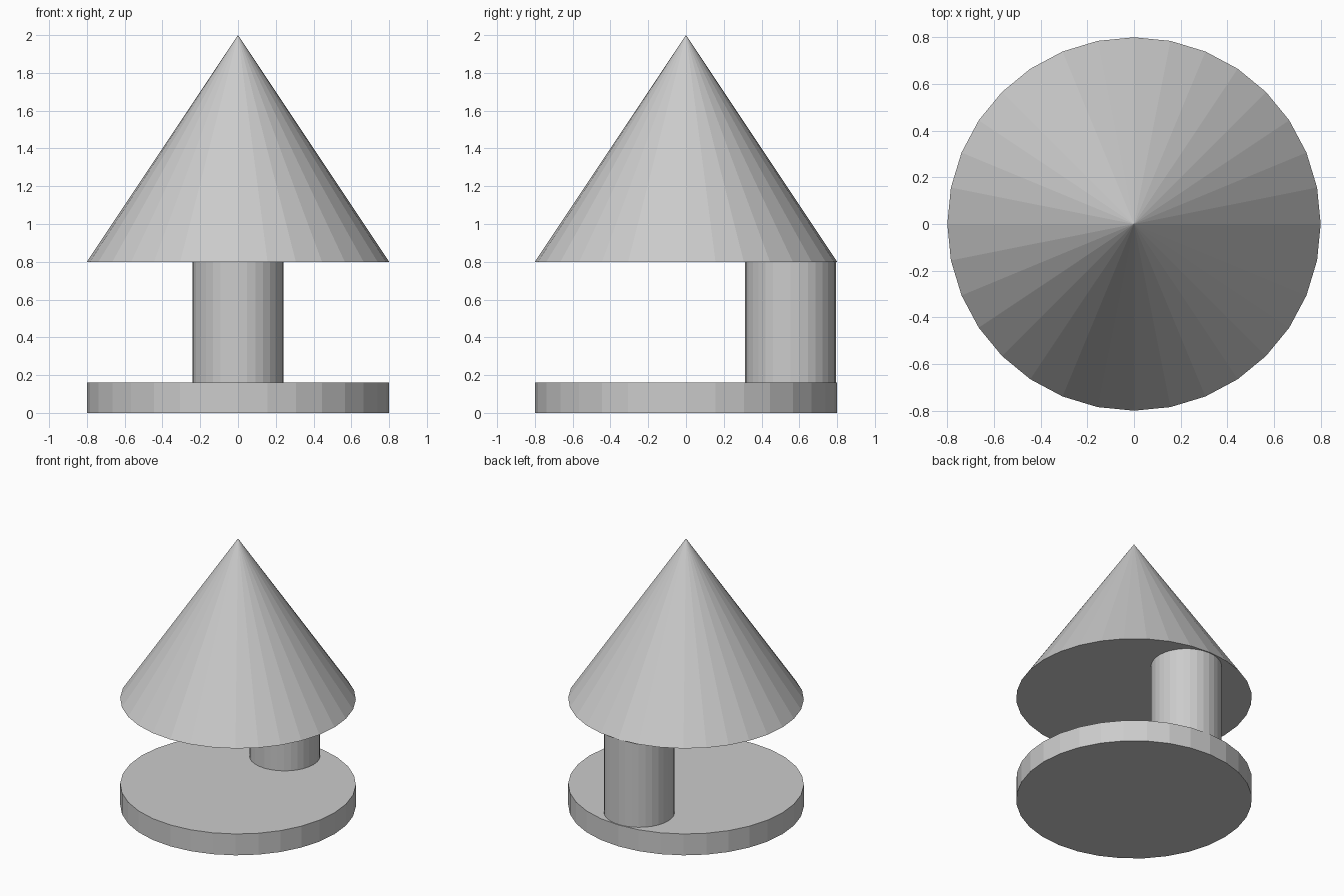
import bpy

if "Cube" in bpy.data.objects:
    bpy.data.objects.remove(bpy.data.objects["Cube"])

SIDES = 32


def round_part(name, r_bottom, r_top, z0, z1, y=0.0):
    """Flat-faced cylinder or cone standing between heights z0 and z1."""
    bpy.ops.mesh.primitive_cone_add(
        vertices=SIDES, radius1=r_bottom, radius2=r_top,
        depth=z1 - z0, location=(0, y, (z0 + z1) / 2))
    bpy.context.object.name = name


# Round foot
round_part("base_disc", 0.8, 0.8, 0.0, 0.16)
# Post set towards the back edge
round_part("post", 0.24, 0.24, 0.16, 0.8, y=0.553)
# Pointed roof
round_part("cone_top", 0.8, 0.0, 0.8, 2.0)
